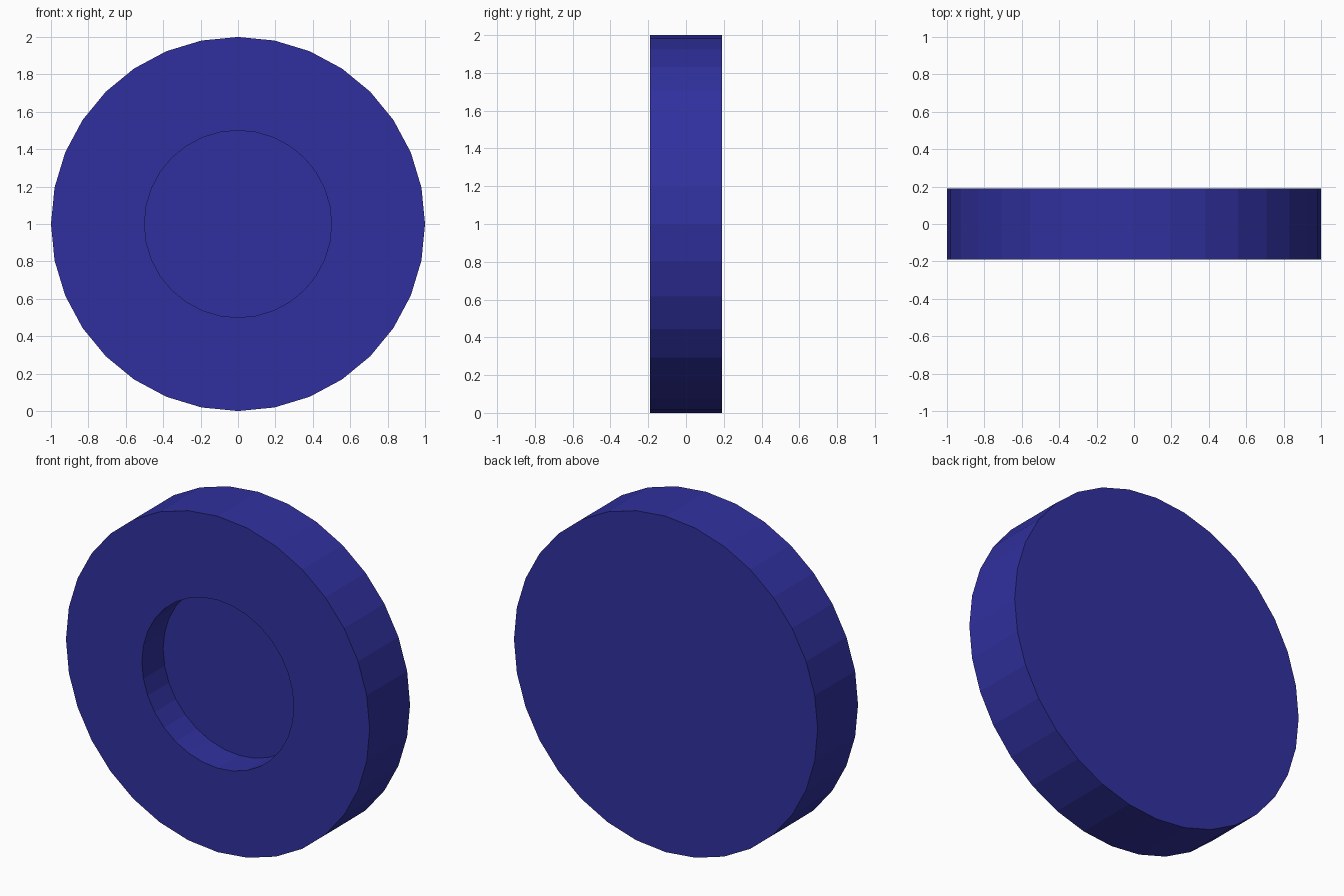
import bpy, bmesh, math

if "Cube" in bpy.data.objects:
    bpy.data.objects.remove(bpy.data.objects["Cube"])

SIDES = 32
HALF = 0.19      # half of the disc thickness
FLOOR = 0.01     # y of the recess floor


def ring(bm, radius, y):
    step = 2 * math.pi / SIDES
    return [bm.verts.new((radius * math.cos(i * step), y, 1 + radius * math.sin(i * step)))
            for i in range(SIDES)]


# Disc profile: back rim, front rim, recess edge, recess floor
bm = bmesh.new()
rings = [ring(bm, r, y) for r, y in ((1, HALF), (1, -HALF), (0.5, -HALF), (0.5, FLOOR))]
for a, b in zip(rings, rings[1:]):
    for i in range(SIDES):
        j = (i + 1) % SIDES
        bm.faces.new((a[i], a[j], b[j], b[i]))

# Back cap and recess floor
bm.faces.new(rings[0])
bm.faces.new(rings[-1])
bmesh.ops.recalc_face_normals(bm, faces=bm.faces)

mesh = bpy.data.meshes.new("recessed_disc")
bm.to_mesh(mesh)
bm.free()
disc = bpy.data.objects.new("recessed_disc", mesh)
bpy.context.collection.objects.link(disc)

# Dark blue finish
blue = bpy.data.materials.new("dark_blue")
blue.diffuse_color = (0.03, 0.03, 0.35, 1)
blue.use_nodes = True
blue.node_tree.nodes["Principled BSDF"].inputs["Base Color"].default_value = blue.diffuse_color
mesh.materials.append(blue)
